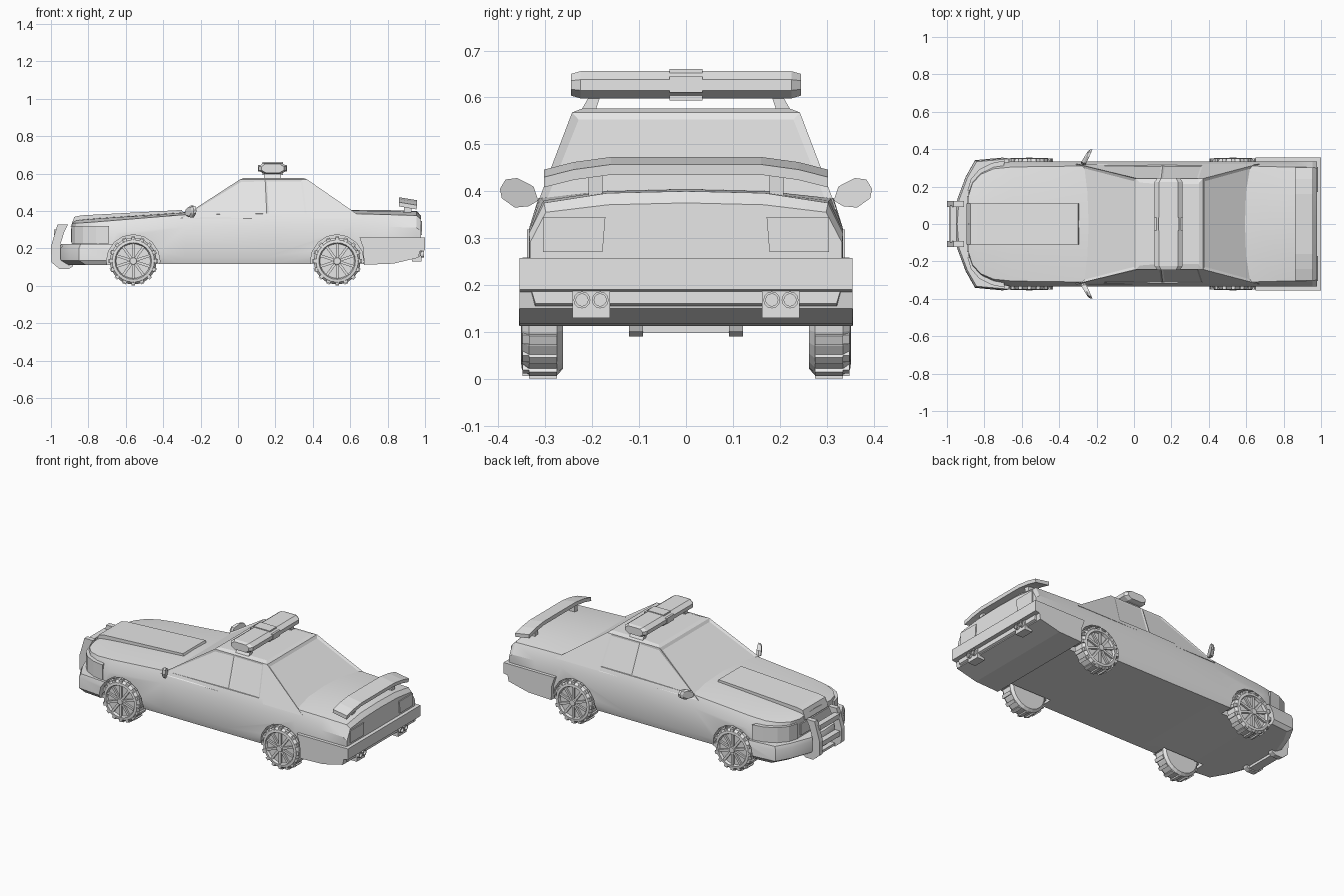
import bpy, bmesh, math
from mathutils import Vector, Matrix

cube = bpy.data.objects.get("Cube")
if cube:
    bpy.data.objects.remove(cube, do_unlink=True)

grey = bpy.data.materials.new("light_grey")
grey.use_nodes = True
grey.diffuse_color = (0.8, 0.8, 0.8, 1)
grey.node_tree.nodes["Principled BSDF"].inputs["Base Color"].default_value = (0.8, 0.8, 0.8, 1)


def finish(name, bm, mirror=False, smooth=0):
    bmesh.ops.recalc_face_normals(bm, faces=bm.faces)
    mesh = bpy.data.meshes.new(name)
    bm.to_mesh(mesh)
    bm.free()
    mesh.materials.append(grey)
    obj = bpy.data.objects.new(name, mesh)
    bpy.context.scene.collection.objects.link(obj)
    if mirror:
        mod = obj.modifiers.new("mirror", 'MIRROR')
        mod.use_axis = (False, True, False)
    if smooth:
        bpy.ops.object.select_all(action='DESELECT')
        obj.select_set(True)
        bpy.context.view_layer.objects.active = obj
        bpy.ops.object.shade_smooth_by_angle(angle=math.radians(smooth))
    return obj


def loft(bm, rings):
    """Skin closed rings of equal length and cap both ends."""
    rows = [[bm.verts.new(p) for p in ring] for ring in rings]
    n = len(rows[0])
    for a, b in zip(rows, rows[1:]):
        for i in range(n):
            bm.faces.new((a[i], a[(i + 1) % n], b[(i + 1) % n], b[i]))
    bm.faces.new(rows[0])
    bm.faces.new(rows[-1])
    return rows


def side_prism(name, pts, y0, y1, mirror=False):
    """Side profile (x, z) extruded along y."""
    bm = bmesh.new()
    loft(bm, [[(x, y, z) for x, z in pts] for y in (y0, y1)])
    return finish(name, bm, mirror)


def box(name, x, y, z, mirror=False):
    return side_prism(name, [(x[0], z[0]), (x[1], z[0]), (x[1], z[1]), (x[0], z[1])], *y, mirror)


def both(half):
    """Complete a half outline (first element x, y) across the centre line."""
    return half + [(x, -y) for x, y in reversed(half) if y > 0]


# Body shell: x, half width, underside, shoulder inset, shoulder height, centre height
stations = [
    (-0.885, 0.17, 0.15, 0.02, 0.335, 0.345), (-0.865, 0.235, 0.14, 0.02, 0.335, 0.352),
    (-0.82, 0.285, 0.13, 0.02, 0.337, 0.357), (-0.75, 0.32, 0.12, 0.025, 0.342, 0.363),
    (-0.65, 0.335, 0.115, 0.03, 0.35, 0.37), (-0.28, 0.335, 0.115, 0.025, 0.38, 0.395),
    (0.15, 0.335, 0.115, 0.02, 0.385, 0.4), (0.62, 0.335, 0.115, 0.025, 0.385, 0.405),
    (0.8, 0.335, 0.12, 0.03, 0.38, 0.404), (0.955, 0.335, 0.15, 0.032, 0.375, 0.4),
    (0.978, 0.333, 0.16, 0.034, 0.355, 0.375)]
rings = []
for x, w, low, inset, sh, top in stations:
    half = [(0, low), (w - 0.012, low), (w, low + 0.04), (w, sh - 0.065), (w - inset, sh),
            (w * 0.5, top - 0.004), (0, top)]
    rings.append([(x, y, z) for y, z in half] + [(x, -y, z) for y, z in reversed(half[1:-1])])
bm = bmesh.new()
loft(bm, rings)
body = finish("body", bm, smooth=25)

# Wheel wells
wheels = [("front", -0.56), ("rear", 0.53)]
for end, x in wheels:
    for side, s in (("left", 1), ("right", -1)):
        bm = bmesh.new()
        bmesh.ops.create_cone(bm, cap_ends=True, segments=16, radius1=0.143, radius2=0.143, depth=0.2,
                              matrix=Matrix.Translation((x, s * 0.345, 0.13)) @ Matrix.Rotation(math.pi / 2, 4, 'X'))
        cutter = finish(f"{end}_{side}_well_cutter", bm)
        cutter.hide_render = True
        cutter.hide_set(True)
        cutter.display_type = 'WIRE'
        mod = body.modifiers.new("well", 'BOOLEAN')
        mod.object = cutter
        mod.solver = 'EXACT'

# Cabin with recessed windows and a raised roof
base_x, roof_x = (-0.31, 0.155, 0.37, 0.67), (0.01, 0.145, 0.345, 0.37)
bm = bmesh.new()
rows = [[bm.verts.new((x, s * w, z)) for s in (1, -1) for x in (xs if s > 0 else xs[::-1])]
        for xs, w, z in ((base_x, 0.322, 0.36), (roof_x, 0.243, 0.568))]
walls = [bm.faces.new((rows[0][i], rows[0][(i + 1) % 8], rows[1][(i + 1) % 8], rows[1][i])) for i in range(8)]
roof = bm.faces.new(rows[1])
bm.faces.new(rows[0])
bmesh.ops.recalc_face_normals(bm, faces=bm.faces)
bmesh.ops.inset_individual(bm, faces=[walls[i] for i in (3, 7)], thickness=0.022, depth=-0.007)
bmesh.ops.inset_individual(bm, faces=[walls[i] for i in (0, 1, 5, 6)], thickness=0.014, depth=-0.004)
bmesh.ops.inset_individual(bm, faces=[roof], thickness=0.03, depth=0.008)
finish("cabin", bm)

# Hood scoop, grille and headlights
side_prism("hood_scoop", [(-0.895, 0.315), (-0.875, 0.368), (-0.84, 0.376), (-0.3, 0.405),
                          (-0.29, 0.38), (-0.84, 0.32)], -0.11, 0.11)
box("grille", (-0.893, -0.88), (-0.15, 0.15), (0.235, 0.305))
bm = bmesh.new()
lamp = [(-0.69, 0.339), (-0.76, 0.326), (-0.828, 0.291), (-0.872, 0.24), (-0.89, 0.18), (-0.85, 0.18), (-0.7, 0.3)]
loft(bm, [[(x, y, z) for x, y in lamp] for z in (0.225, 0.318)])
finish("headlights", bm, mirror=True)

# Front bumper
plan = [(-0.665, 0.355), (-0.85, 0.338), (-0.9, 0.25), (-0.945, 0.13), (-0.955, 0)]
bm = bmesh.new()
loft(bm, [[(x * sx, y * sy, z) for x, y in both(plan)]
          for sx, sy, z in ((0.96, 0.97, 0.112), (1, 1.01, 0.135), (1, 1, 0.2), (0.99, 0.985, 0.222))])
bumper = finish("front_bumper", bm, smooth=30)
for m in list(body.modifiers):
    if "front" in m.object.name:
        cut = bumper.modifiers.new("well", 'BOOLEAN')
        cut.object = m.object

# Push bar
side_prism("push_bar_uprights", [(-0.965, 0.328), (-0.908, 0.328), (-0.928, 0.29), (-0.95, 0.22),
                                 (-0.95, 0.14), (-0.87, 0.135), (-0.885, 0.102), (-0.905, 0.09),
                                 (-0.955, 0.09), (-0.997, 0.125), (-1.0, 0.21)], 0.092, 0.122, mirror=True)
for i, (x, z) in enumerate(((-0.985, 0.27), (-0.99, 0.165))):
    box(f"push_bar_crossbar_{i + 1}", (x, x + 0.035), (-0.1, 0.1), (z, z + 0.03))
box("push_bar_foot", (-0.955, -0.9), (-0.1, 0.1), (0.097, 0.112))

# Rear bumper, tail lamps and exhausts
side_prism("rear_bumper", [(0.674, 0.112), (0.83, 0.118), (0.965, 0.15), (0.972, 0.185), (1.0, 0.19),
                           (1.0, 0.257), (0.65, 0.257), (0.67, 0.2)], -0.355, 0.355)
bm = bmesh.new()
outline = [(0.178, 0.27), (0.305, 0.27), (0.305, 0.345), (0.172, 0.345)]
loft(bm, [[(x, y, z) for y, z in outline] for x in (0.97, 0.984)])
finish("tail_lamps", bm, mirror=True)
box("exhaust_mounts", (0.93, 0.982), (0.162, 0.242), (0.13, 0.19), mirror=True)
bm = bmesh.new()
for y in (0.183, 0.222):
    ring = [(math.cos(a * math.tau / 12), math.sin(a * math.tau / 12)) for a in range(12)]
    loft(bm, [[(x, y + r * c, 0.168 + r * s) for c, s in ring]
              for x, r in ((0.95, 0.018), (0.995, 0.018), (0.995, 0.013), (0.975, 0.013))])
finish("exhaust_pipes", bm, mirror=True)

# Curved spoiler on two posts
bm = bmesh.new()
loft(bm, [[(0.86, y, z), (0.955, y, z - 0.016), (0.957, y, z + 0.006), (0.862, y, z + 0.022)]
          for y, z in ((-0.303, 0.424), (-0.24, 0.44), (-0.16, 0.451), (0.16, 0.451), (0.24, 0.44), (0.303, 0.424))])
finish("spoiler", bm)
side_prism("spoiler_posts", [(0.885, 0.375), (0.925, 0.375), (0.93, 0.445), (0.89, 0.45)], 0.178, 0.208, mirror=True)

# Roof light bar
def bar(name, y, grow):
    bm = bmesh.new()
    prof = [(-0.045, 0.598), (0.045, 0.598), (0.075, 0.615), (0.075, 0.638), (0.05, 0.656), (-0.05, 0.656),
            (-0.075, 0.638), (-0.075, 0.615)]
    loft(bm, [[(0.185 + px * k * grow, v, 0.627 + (pz - 0.627) * k * grow) for px, pz in prof]
              for v, k in ((-y, 0.8), (-y + 0.02, 1), (y - 0.02, 1), (y, 0.8))])
    finish(name, bm)

bar("light_bar", 0.245, 1)
box("light_bar_centre", (0.107, 0.263), (-0.035, 0.035), (0.61, 0.645))
box("light_bar_centre_cap", (0.13, 0.24), (-0.035, 0.035), (0.593, 0.661))
bm = bmesh.new()
loft(bm, [[(0.14, y0, z), (0.23, y0, z), (0.23, y1, z), (0.14, y1, z)]
          for y0, y1, z in ((0.195, 0.228, 0.565), (0.182, 0.205, 0.605))])
finish("light_bar_feet", bm, mirror=True)

# Door mirrors
bm = bmesh.new()
shape = [(0.315, 0.38), (0.335, 0.368), (0.365, 0.365), (0.393, 0.385), (0.397, 0.405), (0.385, 0.425),
         (0.36, 0.428), (0.325, 0.41)]
loft(bm, [[(-0.275 + (y - 0.32) * 0.45 + d, 0.36 + (y - 0.36) * k, 0.398 + (z - 0.398) * k) for y, z in shape]
          for d, k in ((-0.008, 0.75), (0.004, 1), (0.018, 1))])
finish("door_mirrors", bm, mirror=True)

# Wheels: turned tyre, tread lugs, rim spokes and hub
def wheel(name, x0):
    bm = bmesh.new()
    z0, seg = 0.132, 24
    prof = [(0.03, 0.262), (0.11, 0.262), (0.125, 0.275), (0.125, 0.335), (0.113, 0.35), (0.098, 0.352),
            (0.092, 0.338), (0.03, 0.338)]
    loft(bm, [[(x0 + r * math.cos(a * math.tau / seg), y, z0 + r * math.sin(a * math.tau / seg))
               for a in range(seg)] for r, y in prof])
    def block(size, place):
        bmesh.ops.create_cube(bm, size=1, matrix=Matrix.Translation((x0, 0, z0)) @ place
                              @ Matrix.Diagonal((*size, 1)))
    for i in range(16):
        turn = Matrix.Rotation(i * math.tau / 16, 4, 'Y')
        block((0.02, 0.06, 0.014), turn @ Matrix.Translation((0, 0.305, 0.125)))
        block((0.02, 0.014, 0.025), turn @ Matrix.Translation((0, 0.342, 0.114)))
    for i in range(10):
        turn = Matrix.Rotation(i * math.tau / 10, 4, 'Y')
        block((0.014, 0.012, 0.076), turn @ Matrix.Translation((0, 0.343, 0.056)))
    bmesh.ops.create_cone(bm, cap_ends=True, segments=12, radius1=0.024, radius2=0.018, depth=0.02,
                          matrix=Matrix.Translation((x0, 0.346, z0)) @ Matrix.Rotation(-math.pi / 2, 4, 'X'))
    finish(name, bm, mirror=True)

for end, x in wheels:
    wheel(f"{end}_wheels", x)
